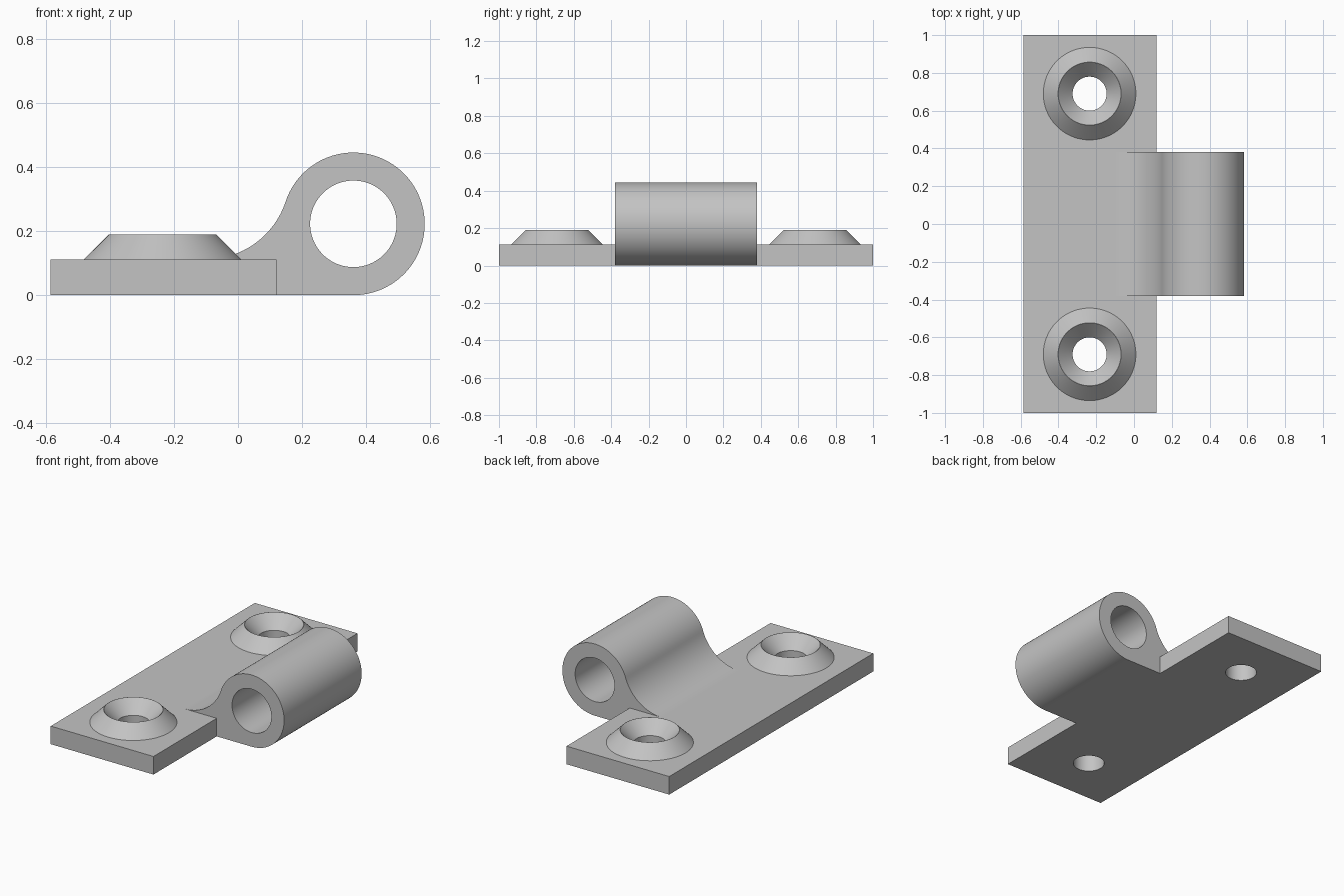
import bpy, bmesh, math
from mathutils import Matrix, Vector

cube = bpy.data.objects.get("Cube")
if cube:
    bpy.data.objects.remove(cube, do_unlink=True)

# Main dimensions
LEFT, RIGHT, THICK = -0.585, 0.12, 0.112
BARREL_X, BARREL_R, BORE_R = 0.36, 0.2225, 0.135
KNUCKLE_HALF = 0.38
HOLE_X, HOLE_Y, HOLE_R = -0.235, 0.69, 0.09
BOSS_R, RIM_R, RIM_Z = 0.245, 0.167, 0.19
SEGS = 96

metal = bpy.data.materials.new("grey metal")
metal.use_nodes = True
grey = (0.55, 0.55, 0.55, 1)
metal.diffuse_color = grey
metal.node_tree.nodes["Principled BSDF"].inputs["Base Color"].default_value = grey


def finish(name, bm):
    bmesh.ops.recalc_face_normals(bm, faces=bm.faces)
    mesh = bpy.data.meshes.new(name)
    bm.to_mesh(mesh)
    bm.free()
    mesh.materials.append(metal)
    obj = bpy.data.objects.new(name, mesh)
    bpy.context.collection.objects.link(obj)
    return obj


def prism(name, profile, half):
    """Extrude an x-z outline from y = -half to y = half."""
    bm = bmesh.new()
    face = bm.faces.new([bm.verts.new((x, -half, z)) for x, z in profile])
    new = bmesh.ops.extrude_face_region(bm, geom=[face])["geom"]
    bmesh.ops.translate(bm, vec=(0, 2 * half, 0),
                        verts=[v for v in new if isinstance(v, bmesh.types.BMVert)])
    return finish(name, bm)


def frustum(name, r_low, r_high, low, high, x, y):
    bm = bmesh.new()
    bmesh.ops.create_cone(bm, cap_ends=True, segments=SEGS, radius1=r_low, radius2=r_high,
                          depth=high - low,
                          matrix=Matrix.Translation((x, y, (low + high) / 2)))
    return finish(name, bm)


def arc(cx, cz, r, start, end, count):
    return [(cx + r * math.cos(a), cz + r * math.sin(a))
            for a in (start + (end - start) * i / count for i in range(count + 1))]


def combine(target, tool, operation):
    mod = target.modifiers.new(operation, 'BOOLEAN')
    mod.object, mod.operation, mod.solver = tool, operation, 'EXACT'
    bpy.context.view_layer.objects.active = target
    bpy.ops.object.modifier_apply(modifier=mod.name)
    bpy.data.objects.remove(tool, do_unlink=True)


# Flat mounting plate
leaf = prism("hinge_leaf", [(LEFT, 0), (RIGHT, 0), (RIGHT, THICK), (LEFT, THICK)], 1)

# Knuckle outline: fillet tangent to plate and barrel, then round the barrel
fillet_x = -0.1
rise = BARREL_R - THICK
fillet_r = ((BARREL_X - fillet_x) ** 2 + rise ** 2 - BARREL_R ** 2) / (2 * (BARREL_R + rise))
fillet_z = THICK + fillet_r
lean = math.atan2(BARREL_R - fillet_z, BARREL_X - fillet_x)
outline = arc(fillet_x, fillet_z, fillet_r, -math.pi / 2, lean, 24)
outline += arc(BARREL_X, BARREL_R, BARREL_R, lean + math.pi, -math.pi / 2, 64)[1:]
outline.append((fillet_x, 0))
combine(leaf, prism("knuckle", outline, KNUCKLE_HALF), 'UNION')

# Pin bore
bore = arc(BARREL_X, BARREL_R, BORE_R, 0, math.tau, SEGS)[:-1]
combine(leaf, prism("pin_bore", bore, KNUCKLE_HALF + 0.1), 'DIFFERENCE')

# Raised screw bosses with countersunk through holes
slope = (BOSS_R - RIM_R) / (RIM_Z - THICK)
sink_slope = (RIM_R - HOLE_R) / (RIM_Z - THICK)
for y in (-HOLE_Y, HOLE_Y):
    sunk = 0.03
    combine(leaf, frustum("boss", BOSS_R + slope * sunk, RIM_R,
                          THICK - sunk, RIM_Z, HOLE_X, y), 'UNION')
    extra = 0.02
    combine(leaf, frustum("countersink", HOLE_R, RIM_R - 0.001 + sink_slope * extra,
                          THICK, RIM_Z + extra, HOLE_X, y), 'DIFFERENCE')
    combine(leaf, frustum("screw_hole", HOLE_R, HOLE_R, -0.1, THICK + 0.01,
                          HOLE_X, y), 'DIFFERENCE')

# Smooth curved walls, keep edges crisp
bpy.ops.object.select_all(action='DESELECT')
leaf.select_set(True)
bpy.context.view_layer.objects.active = leaf
bpy.ops.object.shade_smooth_by_angle(angle=math.radians(25))
